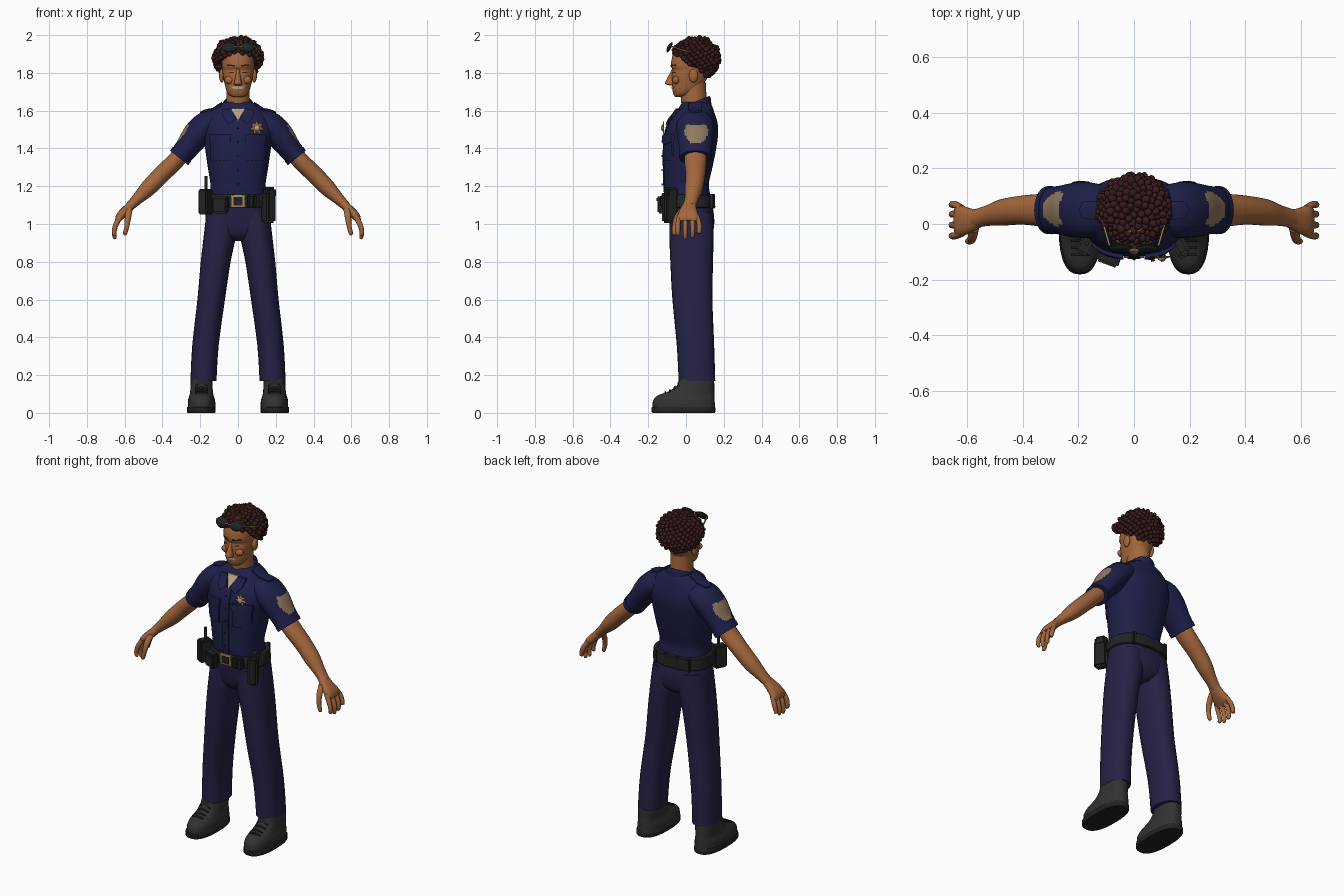
import bpy, bmesh, math, random
from mathutils import Vector, Matrix
from mathutils.bvhtree import BVHTree

if "Cube" in bpy.data.objects:
    bpy.data.objects.remove(bpy.data.objects["Cube"])
random.seed(4)


def material(name, r, g, b):
    m = bpy.data.materials.new(name)
    m.use_nodes = True
    m.diffuse_color = (r, g, b, 1)
    m.node_tree.nodes["Principled BSDF"].inputs["Base Color"].default_value = (r, g, b, 1)
    return m


SHIRT = material("shirt navy", .013, .014, .065)
TROUSER = material("trouser navy", .018, .016, .06)
SKIN = material("skin brown", .37, .135, .046)
HAIR = material("hair dark red brown", .04, .011, .011)
SHOE = material("shoe charcoal", .032, .032, .033)
BELT = material("belt black", .016, .017, .017)
GOLD = material("badge gold", .42, .27, .1)
PATCH = material("patch tan", .27, .19, .11)
CREAM = material("undershirt cream", .5, .37, .23)
LENS = material("lens dark", .012, .018, .02)


def finish(bm, name, *mats, angle=40):
    bmesh.ops.recalc_face_normals(bm, faces=bm.faces)
    me = bpy.data.meshes.new(name)
    bm.to_mesh(me)
    bm.free()
    for m in mats:
        me.materials.append(m)
    me.shade_smooth()
    me.set_sharp_from_angle(angle=math.radians(angle))
    ob = bpy.data.objects.new(name, me)
    bpy.context.collection.objects.link(ob)
    return ob


def spline(rows, k):
    out = []
    for i in range(len(rows) - 1):
        a, b, c, d = (rows[max(0, min(j, len(rows) - 1))] for j in range(i - 1, i + 3))
        for t in (j / k for j in range(k)):
            out.append([q + t / 2 * (r - p + t * (2*p - 5*q + 4*r - s + t * (3*q - p - 3*r + s)))
                        for p, q, r, s in zip(a, b, c, d)])
    return out + [list(rows[-1])]


def loft(name, rows, mats, side=1, sides=28, k=4, power=2.0, along=False, slope=0, keep=None):
    """Skin through rows of (x, y, z, half width, half depth)."""
    rows, bm, rings = spline(rows, k), bmesh.new(), []
    for i, (x, y, z, rx, ry) in enumerate(rows):
        t = Vector((0, 0, 1))
        if along:
            t = Vector(rows[min(i + 1, len(rows) - 1)][:3]) - Vector(rows[max(i - 1, 0)][:3])
        u = Vector((t.z, 0, -t.x)).normalized()
        ring = []
        for j in range(sides):
            a = math.tau * j / sides
            c, s = (math.copysign(abs(f(a)) ** (2 / power), f(a)) for f in (math.cos, math.sin))
            p = Vector((x, y + max(ry, .002) * s, z + slope * ry * s)) + u * max(rx, .002) * c
            ring.append(bm.verts.new((p.x * side, p.y, p.z)))
        rings.append(ring)
    for a, b in zip(rings, rings[1:]):
        for j in range(sides):
            n = (j + 1) % sides
            bm.faces.new((a[j], a[n], b[n], b[j]))
    bm.faces.new(rings[0])
    bm.faces.new(rings[-1])
    if keep:
        bad = [f for f in bm.faces if not keep(f.calc_center_median()) or len(f.verts) > 4]
        bmesh.ops.delete(bm, geom=bad, context='FACES')
    return finish(bm, name, *mats)


def bands(*rows, x=0):
    return [(x, (a + b) / 2, z, rx, (b - a) / 2) for z, rx, a, b in rows]


def target(*obs):
    verts, polys = [], []
    for o in obs:
        n = len(verts)
        verts += [v.co.copy() for v in o.data.vertices]
        polys += [[i + n for i in p.vertices] for p in o.data.polygons]
    return BVHTree.FromPolygons(verts, polys)


def plate(name, pts, tree, mat, thick=.005, top=False, n=9):
    """Lay a convex outline on a surface, seen from the front or from the top."""
    d = Vector((0, 0, -1)) if top else Vector((0, 1, 0))
    place = (lambda u, v: Vector((u, v, 3))) if top else (lambda u, v: Vector((u, -1, v)))
    us, vs = zip(*pts)
    bm = bmesh.new()
    bmesh.ops.create_grid(bm, x_segments=n, y_segments=n, size=.5)
    for v in bm.verts:
        v.co = ((v.co.x + .5) * (max(us) - min(us)) + min(us),
                (v.co.y + .5) * (max(vs) - min(vs)) + min(vs), 0)
    mid = Vector((sum(us) / len(us), sum(vs) / len(vs), 0))
    for i in range(len(pts)):
        a, b = Vector((*pts[i - 1], 0)), Vector((*pts[i], 0))
        nor = (b - a).cross(Vector((0, 0, 1)))
        nor *= -1 if nor.dot(mid - a) > 0 else 1
        bmesh.ops.bisect_plane(bm, geom=bm.verts[:] + bm.edges[:] + bm.faces[:], dist=1e-6,
                               plane_co=a, plane_no=nor, clear_outer=True)
    lost = []
    for v in bm.verts:
        hit = tree.ray_cast(place(v.co.x, v.co.y), d)[0]
        if hit:
            v.co = hit + d * .003
        else:
            lost.append(v)
    bmesh.ops.delete(bm, geom=lost, context='VERTS')
    new = bmesh.ops.extrude_face_region(bm, geom=bm.faces[:])["geom"]
    bmesh.ops.translate(bm, verts=[g for g in new if isinstance(g, bmesh.types.BMVert)],
                        vec=-d * (thick + .003))
    return finish(bm, name, mat)


def rect(x0, x1, z0, z1):
    return [(x0, z0), (x1, z0), (x1, z1), (x0, z1)]


def box(name, loc, size, mat, turn=0, bevel=.008):
    bm = bmesh.new()
    bmesh.ops.create_cube(bm, size=1, matrix=Matrix.LocRotScale(
        Vector(loc), Matrix.Rotation(turn, 3, 'Z'), Vector(size)))
    bmesh.ops.bevel(bm, geom=bm.edges[:], offset=bevel, segments=2, affect='EDGES')
    return finish(bm, name, mat)


def ball(name, loc, size, mat, tilt=0):
    bm = bmesh.new()
    bmesh.ops.create_uvsphere(bm, u_segments=20, v_segments=12, radius=1, matrix=Matrix.LocRotScale(
        Vector(loc), Matrix.Rotation(tilt, 3, 'X'), Vector(size)))
    return finish(bm, name, mat)


def rod(name, p, q, r, mat):
    p, q = Vector(p), Vector(q)
    bm = bmesh.new()
    bmesh.ops.create_cone(bm, cap_ends=True, segments=10, radius1=r, radius2=r, depth=(q - p).length,
                          matrix=Matrix.LocRotScale((p + q) / 2, (q - p).to_track_quat('Z', 'Y'), None))
    return finish(bm, name, mat)


# Torso, pelvis, belt
torso = loft("shirt_body", bands(
    (1.09, .16, -.1, .14), (1.17, .148, -.112, .125), (1.22, .147, -.115, .122), (1.3, .16, -.117, .14),
    (1.4, .174, -.117, .16), (1.48, .185, -.11, .17), (1.54, .18, -.09, .166), (1.59, .15, -.055, .15),
    (1.62, .115, -.035, .14), (1.645, .075, -.02, .125)), [SHIRT], power=2.4, sides=40)
loft("pelvis", bands((.91, .05, -.04, .1), (.95, .14, -.075, .14), (1.02, .172, -.09, .15),
                     (1.1, .166, -.1, .14)), [TROUSER], power=2.4)
belt = loft("belt", bands((1.085, .172, -.11, .15), (1.09, .177, -.113, .155), (1.15, .172, -.116, .153),
                          (1.155, .167, -.113, .148)), [BELT], k=1, power=2.4, sides=40)
belt_tree = target(belt)

# Neck, collar, head
loft("neck", [(0, .05, 1.57, .068, .07), (0, .042, 1.65, .062, .068), (0, .035, 1.75, .062, .07)], [SKIN])
loft("collar", [(0, .05, 1.595, .09, .085), (0, .048, 1.635, .082, .082), (0, .045, 1.645, .076, .078)],
     [SHIRT], slope=.42, sides=40, keep=lambda c: c.y > .05 or abs(c.x) > .035)
head = loft("head", bands(
    (1.672, .02, -.055, -.02), (1.682, .045, -.064, .02), (1.71, .062, -.072, .07), (1.75, .073, -.074, .1),
    (1.79, .08, -.076, .12), (1.815, .083, -.07, .13), (1.84, .084, -.08, .13), (1.9, .082, -.068, .13),
    (1.96, .05, -.03, .1)), [SKIN], power=2.2, sides=36)
face = target(head)
loft("nose", bands((1.733, .014, -.085, -.05), (1.74, .023, -.107, -.05), (1.752, .02, -.11, -.05),
                   (1.79, .012, -.09, -.05), (1.82, .01, -.075, -.05)), [SKIN], sides=16)
plate("teeth", [(-.04, 1.728), (-.022, 1.714), (.022, 1.714), (.04, 1.728)], face, CREAM, .003)
for s in (1, -1):
    plate("brow", [(s*.016, 1.834), (s*.06, 1.838), (s*.06, 1.845), (s*.016, 1.842)], face, HAIR, .003)
    plate("eye", [(s*.02, 1.8), (s*.05, 1.8), (s*.044, 1.805), (s*.026, 1.805)], face, HAIR, .002)
    ball("cheek", (s*.045, -.052, 1.762), (.026, .02, .022), SKIN)
    ball("ear", (s*.086, .04, 1.785), (.014, .024, .036), SKIN)

# Curly hair: outward tufts spread over an ellipsoid above a sloping hairline
ball("hair_base", (0, .055, 1.88), (.105, .105, .088), HAIR)
bm = bmesh.new()
for i in range(300):
    h = 1 - 2 * (i + .5) / 300
    a, r = i * math.pi * (3 - 5 ** .5), (1 - h * h) ** .5
    d = Vector((r * math.cos(a), r * math.sin(a), h))
    p = Vector((0, .052, 1.877)) + d * Vector((.114, .11, .098)).length / 3 ** .5
    p = Vector((d.x * .117, .052 + d.y * .112, 1.877 + d.z * .1))
    if p.z > 1.848 - .68 * (p.y - .02):
        w = random.uniform(.013, .017)
        bmesh.ops.create_icosphere(bm, subdivisions=2, radius=1, matrix=Matrix.LocRotScale(
            p + d * random.uniform(-.006, .006), d.to_track_quat('Z', 'Y'), Vector((w, w, w * 1.45))))
finish(bm, "hair_curls", HAIR, angle=60)

# Sunglasses pushed up on the hair
for s in (1, -1):
    ball("glasses_rim", (s*.047, -.086, 1.935), (.042, .008, .029), BELT, -.45)
    ball("glasses_lens", (s*.047, -.09, 1.936), (.038, .009, .025), LENS, -.45)
    rod("glasses_arm", (s*.088, -.078, 1.94), (s*.125, .05, 1.9), .004, GOLD)
rod("glasses_bridge", (-.02, -.094, 1.938), (.02, -.094, 1.938), .004, GOLD)

# Limbs, mirrored
sleeves, shoes = [], []
for s in (1, -1):
    sleeve = loft("sleeve", [(.09, .05, 1.545, .065, .085), (.16, .05, 1.525, .074, .1), (.215, .05, 1.475, .075, .098),
                             (.265, .05, 1.41, .064, .088), (.308, .05, 1.355, .058, .083)],
                  [SHIRT, PATCH], s, sides=56, k=10, along=True)
    for f in sleeve.data.polygons:
        c, n = f.center, f.normal
        if n.x * s > .3 and n.z > 0 and abs(c.y - .055) < .062 - 9 * (c.z - 1.49) ** 2 and 1.43 < c.z < 1.525:
            f.material_index = 1
    sleeves.append(sleeve)
    loft("sleeve_hem", [(.296, .05, 1.37, .062, .087), (.312, .05, 1.35, .061, .086)], [SHIRT], s, along=True)
    loft("arm", [(.27, .05, 1.4, .045, .06), (.34, .05, 1.325, .046, .058), (.405, .05, 1.262, .046, .052),
                 (.475, .042, 1.19, .043, .048), (.53, .03, 1.135, .031, .037), (.575, .018, 1.092, .024, .034)],
         [SKIN], s, along=True)
    loft("palm", [(.55, .022, 1.115, .022, .03), (.59, .012, 1.075, .024, .044), (.625, .012, 1.04, .022, .055),
                  (.642, .012, 1.015, .01, .05)], [SKIN], s, power=2.5, along=True)
    for y, reach in ((-.034, .935), (-.003, .92), (.028, .925), (.056, .95)):
        spread = y * 1.25
        loft("finger", [(.62, y, 1.045, .014, .013), (.645, spread, 1.0, .014, .013),
                        (.656, spread, .96, .012, .012), (.652, spread, reach + .008, .01, .01),
                        (.65, spread, reach, .003, .003)], [SKIN], s, sides=12, along=True)
    loft("thumb", [(.575, -.01, 1.085, .018, .02), (.582, -.045, 1.04, .017, .017), (.588, -.06, .99, .013, .013),
                   (.598, -.062, .95, .011, .011), (.6, -.062, .94, .003, .003)], [SKIN], s, sides=12, along=True)
    loft("trouser_leg", [(.183, .058, .17, .069, .097), (.172, .05, .36, .07, .099), (.142, .034, .6, .073, .106),
                         (.118, .03, .8, .079, .113), (.094, .029, .95, .086, .117), (.084, .028, 1.06, .083, .112)],
         [TROUSER], s, power=2.3)
    loft("sole", bands((0, .072, -.178, .152), (.005, .076, -.182, .156), (.028, .076, -.182, .156),
                       (.032, .073, -.178, .153), x=.195), [BELT], s, power=2.5, k=1)
    shoes.append(loft("shoe", bands((.028, .073, -.178, .153), (.065, .072, -.174, .152), (.092, .064, -.15, .152),
                                    (.115, .06, -.09, .15), (.15, .058, -.045, .15), (.2, .056, -.03, .145), x=.193),
                      [SHOE], s, power=2.4))
shoe_tree, body = target(*shoes), target(torso, *sleeves)

# Laces, epaulettes, pockets, collar wings
for s in (1, -1):
    for y in (-.115, -.09, -.065, -.045):
        plate("lace", rect(s*.193 - .034, s*.193 + .034, y, y + .009), shoe_tree, BELT, .007, True, 6)
    plate("epaulette", [(s*.085, .01), (s*.185, .02), (s*.2, .05), (s*.185, .08), (s*.085, .085)],
          body, SHIRT, .008, True)
    plate("pocket", rect(s*.045, s*.145, 1.335, 1.455), body, SHIRT, .008)
    plate("pocket_flap", [(s*.038, 1.475), (s*.152, 1.475), (s*.152, 1.435), (s*.095, 1.42), (s*.038, 1.435)],
          body, SHIRT, .015)
    plate("collar_wing", [(s*.012, 1.555), (s*.035, 1.612), (s*.085, 1.605), (s*.08, 1.565), (s*.052, 1.528)],
          body, SHIRT, .015)
plate("undershirt", [(-.038, 1.612), (.038, 1.612), (0, 1.545)], body, CREAM, .008)
plate("placket", rect(-.02, .02, 1.15, 1.55), body, SHIRT, .006, n=14)
for i in range(5):
    ball("button", (0, -.127 + .004 * max(0, i - 2), 1.21 + .075 * i), (.006, .004, .006), BELT)

# Seven-pointed badge
bm = bmesh.new()
ring = []
for i in range(14):
    a, r = math.pi * i / 7 + math.pi / 2, .023 if i % 2 else .042
    ring.append(bm.verts.new((.1 + r * math.cos(a), -.116, 1.508 + r * math.sin(a))))
hub = bm.verts.new((.1, -.13, 1.508))
for i in range(14):
    bm.faces.new((ring[i - 1], ring[i], hub))
bm.faces.new(ring)
finish(bm, "badge", GOLD, angle=10)
ball("badge_centre", (.1, -.125, 1.508), (.015, .008, .015), CREAM)

# Belt gear
plate("buckle", rect(-.036, .036, 1.087, 1.153), belt_tree, GOLD, .008)
plate("buckle_inset", rect(-.024, .024, 1.098, 1.142), belt_tree, BELT, .011)
for x in (.065, .1):
    box("small_pouch", (x, -.118, 1.12), (.03, .035, .07), BELT, .25)
box("cuff_pouch", (-.092, -.122, 1.1), (.08, .04, .09), BELT, -.35)
box("pouch_flap", (-.092, -.126, 1.13), (.084, .042, .03), BELT, -.35)
box("radio", (-.172, -.075, 1.118), (.055, .075, .135), BELT, -.5)
rod("radio_antenna", (-.17, -.07, 1.17), (-.17, -.07, 1.255), .008, BELT)
box("holster", (.162, -.085, 1.09), (.055, .08, .17), BELT, .5, .012)
box("holster_grip", (.168, -.08, 1.165), (.05, .07, .06), BELT, .5, .012)
for x in (-.11, -.04, .04, .11):
    box("belt_keeper", (x, .148 - abs(x) * .13, 1.12), (.022, .02, .078), BELT, bevel=.003)
